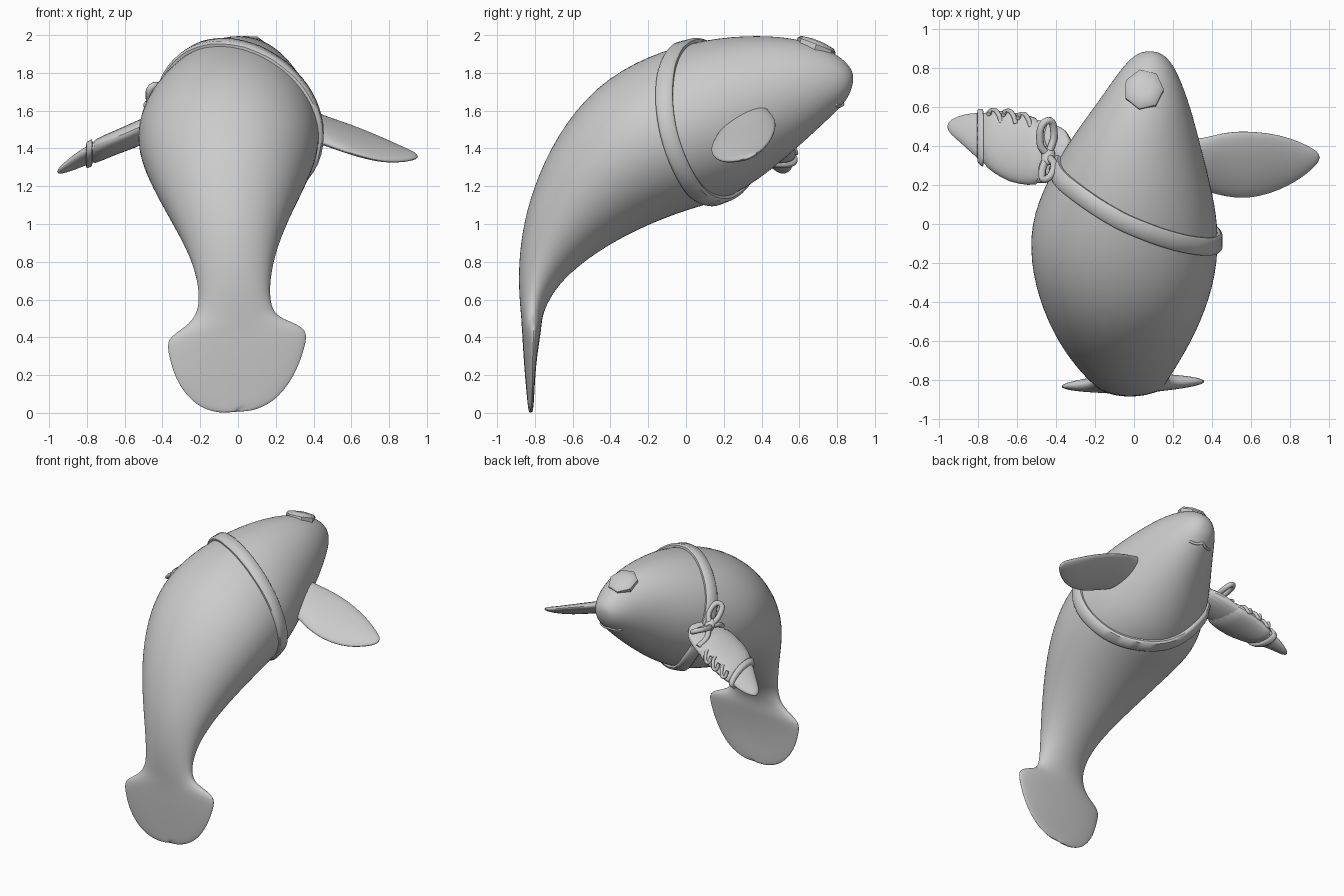
import bpy, bmesh, math
from mathutils import Vector
from mathutils.bvhtree import BVHTree

cube = bpy.data.objects.get("Cube")
if cube:
    bpy.data.objects.remove(cube, do_unlink=True)

grey = bpy.data.materials.new("plain grey")
grey.use_nodes = True
grey.diffuse_color = (0.6, 0.6, 0.6, 1)
grey.node_tree.nodes["Principled BSDF"].inputs["Base Color"].default_value = grey.diffuse_color


def finish(name, bm, subdivisions=0):
    """Turn a bmesh into a smooth shaded object."""
    bmesh.ops.recalc_face_normals(bm, faces=bm.faces)
    mesh = bpy.data.meshes.new(name)
    bm.to_mesh(mesh)
    bm.free()
    mesh.materials.append(grey)
    obj = bpy.data.objects.new(name, mesh)
    bpy.context.collection.objects.link(obj)
    if subdivisions:
        modifier = obj.modifiers.new("smooth", "SUBSURF")
        modifier.levels = modifier.render_levels = subdivisions
    bpy.ops.object.select_all(action="DESELECT")
    obj.select_set(True)
    bpy.context.view_layer.objects.active = obj
    bpy.ops.object.shade_smooth_by_angle(angle=math.radians(45))
    return obj


def skin_rings(bm, rings, closed=False):
    """Bridge rings of points with quads, capping the ends when open."""
    rows = [[bm.verts.new(p) for p in ring] for ring in rings]
    count = len(rows[0])
    pairs = list(zip(rows, rows[1:])) + ([(rows[-1], rows[0])] if closed else [])
    for a, b in pairs:
        for i in range(count):
            j = (i + 1) % count
            bm.faces.new((a[i], a[j], b[j], b[i]))
    if not closed:
        bm.faces.new(rows[0])
        bm.faces.new(rows[-1])


def ellipse(centre, u, v, sides):
    angles = [math.tau * i / sides for i in range(sides)]
    return [centre + u * math.cos(a) + v * math.sin(a) for a in angles]


def cord(name, points, radius):
    """Round cord along a smooth path."""
    curve = bpy.data.curves.new(name, "CURVE")
    curve.dimensions = "3D"
    curve.bevel_depth = radius
    curve.bevel_resolution = 2
    curve.resolution_u = 6
    curve.use_fill_caps = True
    spline = curve.splines.new("BEZIER")
    spline.bezier_points.add(len(points) - 1)
    for knot, p in zip(spline.bezier_points, points):
        knot.co = p
        knot.handle_left_type = knot.handle_right_type = "AUTO"
    curve.materials.append(grey)
    obj = bpy.data.objects.new(name, curve)
    bpy.context.collection.objects.link(obj)
    return obj


# Body and tail fluke: back y, back z, belly y, belly z, centre x, half width
body_sections = [
    (-.83, .00, -.81, .00, -.01, .07),
    (-.835, .03, -.808, .03, -.01, .17),
    (-.84, .09, -.805, .09, -.01, .25),
    (-.85, .2, -.80, .2, -.01, .325),
    (-.86, .33, -.785, .33, -.005, .365),
    (-.865, .42, -.77, .42, -.005, .38),
    (-.87, .47, -.765, .47, -.01, .27),
    (-.875, .53, -.755, .53, -.015, .195),
    (-.89, .7, -.715, .62, -.02, .185),
    (-.875, .95, -.62, .74, -.03, .225),
    (-.81, 1.2, -.42, .885, -.045, .315),
    (-.69, 1.47, -.2, .995, -.05, .41),
    (-.48, 1.74, 0, 1.07, -.05, .48),
    (-.2, 1.9, .17, 1.115, -.05, .49),
    (.1, 1.985, .31, 1.18, -.03, .425),
    (.38, 2.005, .46, 1.29, 0, .34),
    (.6, 1.985, .61, 1.42, .045, .245),
    (.77, 1.92, .76, 1.56, .07, .16),
    (.86, 1.85, .85, 1.65, .08, .095),
    (.89, 1.79, .88, 1.72, .08, .035),
]
rings = []
for back_y, back_z, belly_y, belly_z, x, half in body_sections:
    back, belly = Vector((x, back_y, back_z)), Vector((x, belly_y, belly_z))
    lean = half * .07 if back_z < .5 else 0
    ring = ellipse((back + belly) / 2, Vector((half, lean / 2, lean)), (back - belly) / 2, 24)
    if back_z < .05:  # notch in the trailing edge
        for p in ring:
            p.z += .035 * max(0, 1 - abs(p.x - .01) / .03)
    rings.append(ring)
bm = bmesh.new()
skin_rings(bm, rings)
body = finish("body", bm, 2)
bpy.context.view_layer.update()
surface = BVHTree.FromObject(body, bpy.context.evaluated_depsgraph_get())


# Flippers: x, front y, front z, rear y, rear z, half thickness
def flipper(name, sections, grow=0, subdivisions=2):
    rings = []
    for x, front_y, front_z, rear_y, rear_z, thick in sections:
        front, rear = Vector((x, front_y, front_z)), Vector((x, rear_y, rear_z))
        chord = (front - rear) / 2
        across = chord.cross(Vector((1, 0, 0))).normalized()
        chord += chord.normalized() * grow
        rings.append(ellipse((front + rear) / 2, chord, across * (thick + grow), 16))
    bm = bmesh.new()
    skin_rings(bm, rings)
    return finish(name, bm, subdivisions)


flipper("left_flipper", [
    (.25, .43, 1.62, .2, 1.5, .06),
    (.36, .44, 1.6, .17, 1.46, .055),
    (.47, .475, 1.56, .135, 1.42, .045),
    (.6, .48, 1.52, .125, 1.37, .04),
    (.75, .46, 1.46, .17, 1.33, .035),
    (.87, .415, 1.405, .24, 1.33, .025),
    (.955, .365, 1.37, .32, 1.345, .012),
])
right_sections = [
    (-.3, .49, 1.57, .22, 1.63, .06),
    (-.5, .54, 1.46, .2, 1.52, .055),
    (-.64, .57, 1.41, .22, 1.46, .05),
    (-.78, .575, 1.34, .31, 1.41, .045),
    (-.88, .565, 1.29, .41, 1.35, .03),
    (-.96, .525, 1.265, .475, 1.285, .015),
]
flipper("right_flipper", right_sections)


def right_section(x):
    """Section of the right flipper at any x."""
    for a, b in zip(right_sections, right_sections[1:]):
        if b[0] <= x <= a[0]:
            t = (x - a[0]) / (b[0] - a[0])
            return tuple(p + (q - p) * t for p, q in zip(a, b))


# Bandage wrap and its cuff on the right flipper
flipper("flipper_wrap", [right_section(x) for x in (-.46, -.54, -.64, -.72, -.79)], .012, 1)
flipper("wrap_cuff", [right_section(x) for x in (-.77, -.775, -.8, -.805)], .02, 1)

# Strap around the body: fore-aft position at eight even angles, from the left side upward
strap_y = [-.10, -.10, 0, .2, .33, .34, .2, .03]
steps = 64


def strap_point(i):
    angle = math.tau * i / steps
    s = (i % steps) / steps * 8
    k, t = int(s), s - int(s)
    p0, p1, p2, p3 = (strap_y[(k + d) % 8] for d in (-1, 0, 1, 2))
    y = p1 + t / 2 * (p2 - p0 + t * (2*p0 - 5*p1 + 4*p2 - p3 + t * (3*(p1 - p2) + p3 - p0)))
    start = Vector((-.03, y, 1.52))
    hit, normal, _, _ = surface.ray_cast(start, Vector((math.cos(angle), 0, math.sin(angle))))
    return hit, normal


path = [strap_point(i) for i in range(steps)]
rings = []
for i, (p, normal) in enumerate(path):
    along = path[(i + 1) % steps][0] - path[i - 1][0]
    side = normal.cross(along).normalized()
    profile = [(-.046, -.02), (-.046, .014), (-.034, .026), (.034, .026), (.046, .014), (.046, -.02)]
    rings.append([p + side * w + normal * h for w, h in profile])
bm = bmesh.new()
skin_rings(bm, rings, closed=True)
finish("body_strap", bm)

# Raised pad on top of the head
hit, normal, _, _ = surface.ray_cast(Vector((.05, .69, 3)), Vector((0, 0, -1)))
right = Vector((0, 1, 0)).cross(normal).normalized()
forward = normal.cross(right)
bm = bmesh.new()
skin_rings(bm, [ellipse(hit + normal * h, right * r, forward * r * 1.08, 7)
                for r, h in ((.1, -.03), (.103, .002), (.088, .018), (.04, .026))])
finish("head_pad", bm)

# Mouth crease under the snout
mouth = []
for i in range(-3, 4):
    start = Vector((.075 + i * .03, .83 - .012 * abs(i), 0))
    hit = surface.ray_cast(start, Vector((0, 0, 1)))[0]
    if hit:
        mouth.append(hit)
cord("mouth", mouth, .009)

# Knot, bows and tails tying the strap to the wrap
knot = Vector((-.44, .35, 1.6))
bm = bmesh.new()
skin_rings(bm, [ellipse(knot + Vector((0, d, -d / 2)), Vector((r, 0, 0)), Vector((0, 0, r)), 10)
                for d, r in ((-.05, .02), (-.03, .04), (.03, .04), (.05, .02))])
finish("strap_knot", bm, 1)
for name, offsets in {
    "upper_bow": [(0, 0, 0), (-.03, -.08, .06), (-.01, -.12, .13), (.03, -.06, .1), (0, 0, 0)],
    "front_bow": [(0, 0, 0), (-.04, .06, .02), (0, .18, .03), (.03, .12, 0), (0, 0, 0)],
    "rear_tail": [(0, 0, 0), (-.03, -.06, 0), (-.02, -.13, -.04)],
    "front_tail": [(0, 0, 0), (-.03, .07, -.05), (-.02, .16, -.09)],
}.items():
    cord(name, [knot + Vector(o) for o in offsets], .019)

# Lacing along the leading edge of the wrap
for i in range(3):
    x, y, z = right_section(-.56 - i * .075)[:3]
    p = Vector((x, y - .02, z + .03))
    cord("lace_%d" % (i + 1), [p + Vector(o) for o in
         ((.03, -.035, .03), (.015, .01, .015), (-.015, .03, -.03), (-.035, .01, .015))], .012)
